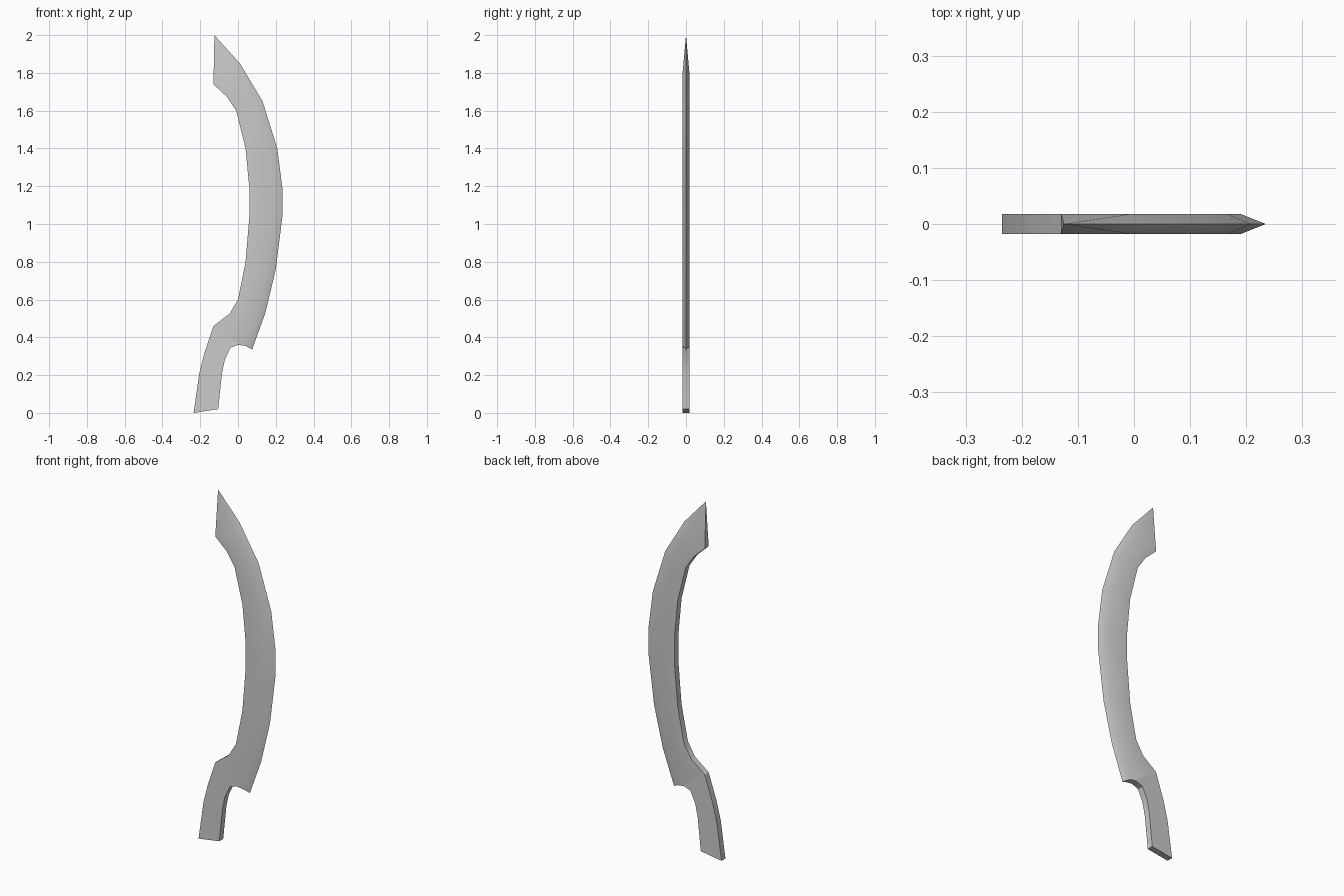
import bpy, bmesh, math
from mathutils import Vector

if "Cube" in bpy.data.objects:
    bpy.data.objects.remove(bpy.data.objects["Cube"])

T = 0.0175  # half thickness

# Cutting edge, tip to heel (x, z)
edge = [(-.125, 2), (.01, 1.85), (.13, 1.65), (.208, 1.40), (.235, 1.19),
        (.235, 1.04), (.20, .76), (.145, .53), (.075, .335)]
# Blunt spine, top to shoulder, paired with the edge points
spine = [(-.13, 1.74), (-.06, 1.675), (-.01, 1.60), (.04, 1.40), (.06, 1.19),
         (.06, 1.04), (.04, .80), (0, .60), (-.045, .525)]
# Grip: left and right sides, top to bottom
grip_left = [(-.13, .46), (-.18, .31), (-.205, .21), (-.235, 0)]
grip_right = [(-.04, .345), (-.07, .28), (-.085, .21), (-.105, .02)]
heel = [(.04, .355), (0, .36)]

# Bevel ridge lies three quarters of the way from spine to edge
ridge = [tuple(Vector(s).lerp(Vector(e), .75)) for s, e in zip(spine[1:-1], edge[1:-1])]
ridge.append(heel[0])

bm = bmesh.new()


def verts(points, y):
    return [bm.verts.new((x, y, z)) for x, z in points]


cut = verts(edge, 0)
walls = []

# Front and back faces
for y in (-T, T):
    sp, ri = verts(spine, y), verts(ridge, y)
    gl, gr = verts(grip_left, y), verts(grip_right, y)
    mid = verts(heel[1:], y)
    bm.faces.new((sp[0], sp[1], ri[0]))
    bm.faces.new((sp[0], ri[0], cut[0]))
    bm.faces.new((cut[0], ri[0], cut[1]))
    for i in range(len(ri) - 1):
        bm.faces.new((sp[i + 1], sp[i + 2], ri[i + 1], ri[i]))
        bm.faces.new((ri[i], ri[i + 1], cut[i + 2], cut[i + 1]))
    bm.faces.new((sp[-1], gl[0], gr[0], mid[0], ri[-1]))
    for i in range(3):
        bm.faces.new((gl[i], gl[i + 1], gr[i + 1], gr[i]))
    walls.append(sp + gl + gr[::-1] + mid + [ri[-1]])

# Walls along the spine, grip and heel
a, b = walls
for i in range(len(a) - 1):
    bm.faces.new((a[i], a[i + 1], b[i + 1], b[i]))
bm.faces.new((a[0], b[0], cut[0]))
bm.faces.new((a[-1], b[-1], cut[-1]))

bmesh.ops.recalc_face_normals(bm, faces=bm.faces)
mesh = bpy.data.meshes.new("curved_blade")
bm.to_mesh(mesh)
bm.free()
blade = bpy.data.objects.new("curved_blade", mesh)
bpy.context.collection.objects.link(blade)
bpy.context.view_layer.objects.active = blade
blade.select_set(True)
bpy.ops.object.shade_smooth_by_angle(angle=math.radians(30))
